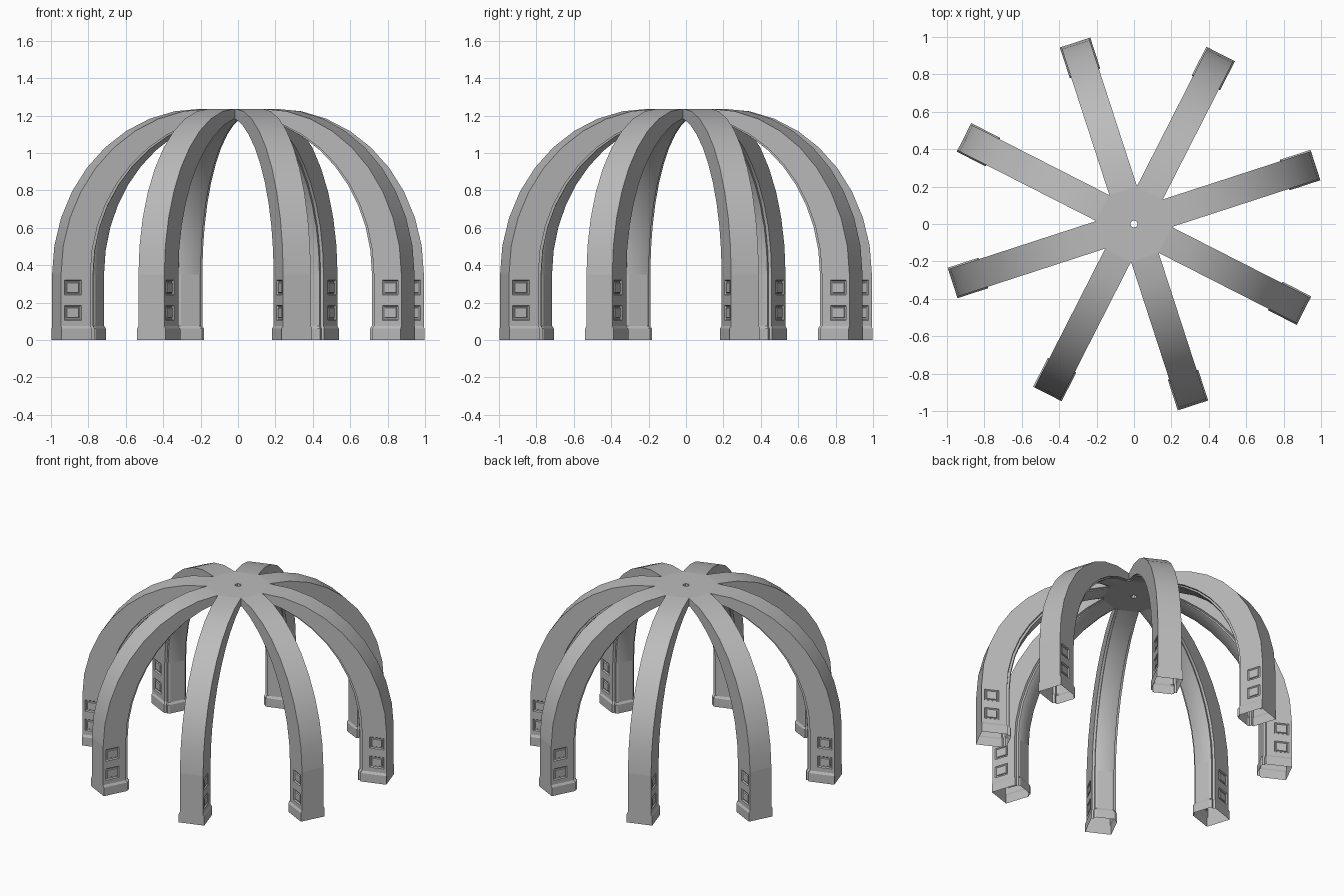
import bpy, bmesh, math
from mathutils import Matrix, Vector

cube = bpy.data.objects.get("Cube")
if cube:
    bpy.data.objects.remove(cube)

GREY = (0.5, 0.5, 0.5, 1)
stone = bpy.data.materials.new("grey stone")
stone.use_nodes = True
stone.diffuse_color = GREY
stone.node_tree.nodes["Principled BSDF"].inputs["Base Color"].default_value = GREY

OUT, INN, HALF = 1.02, 0.83, 0.0775      # rib outer and inner radius, half width
SPRING, CROWN, SOFFIT = 0.35, 1.236, 1.178
HUB = HALF / math.tan(math.pi / 8)       # where neighbouring ribs meet
COUNT, START = 8, math.radians(18)

# Half section: (fraction of depth from outside, half width), with moulded inner edge
SECTION = [(0, HALF), (0.1, HALF), (0.6, HALF), (0.87, HALF),
           (0.89, 0.0625), (0.97, 0.0625), (1, 0.05)]
SECTION += [(f, -w) for f, w in reversed(SECTION)]


def ring(outer, inner, grow=0.0):
    """Section loop between an outer and an inner (radius, height) point."""
    a, b = Vector(outer), Vector(inner)
    pts = []
    for f, w in SECTION:
        p = a.lerp(b, f)
        pts.append((p.x, w + math.copysign(grow, w), p.y))
    return pts


def loft(bm, rings):
    loops = [[bm.verts.new(p) for p in r] for r in rings]
    for lo, hi in zip(loops, loops[1:]):
        for i in range(len(lo)):
            j = (i + 1) % len(lo)
            bm.faces.new((lo[i], lo[j], hi[j], hi[i]))
    bmesh.ops.recalc_face_normals(bm, faces=bm.faces[:])


def make_mesh(bm, name):
    mesh = bpy.data.meshes.new(name)
    bm.to_mesh(mesh)
    bm.free()
    mesh.materials.append(stone)
    return mesh


def place(mesh, name, angle=0.0, smooth=False):
    ob = bpy.data.objects.new(name, mesh)
    bpy.context.collection.objects.link(ob)
    ob.matrix_world = Matrix.Rotation(angle, 4, "Z")
    if smooth:
        bpy.ops.object.select_all(action="DESELECT")
        ob.select_set(True)
        bpy.context.view_layer.objects.active = ob
        bpy.ops.object.shade_smooth_by_angle(angle=math.radians(25))
    return ob


# Pillar shaft with two sunken panels on each side
bm = bmesh.new()
levels = [0.065, 0.105, 0.185, 0.24, 0.32, SPRING]
loft(bm, [ring((OUT, z), (INN, z)) for z in levels])
panels = []
for f in bm.faces:
    c = f.calc_center_median()
    in_row = 0.11 < c.z < 0.18 or 0.25 < c.z < 0.31
    if abs(f.normal.y) > 0.9 and 0.9 < c.x < 1.0 and in_row:
        panels.append(f)
bmesh.ops.inset_individual(bm, faces=panels, thickness=0.008, depth=-0.008)
bmesh.ops.inset_individual(bm, faces=panels, thickness=0.008, depth=0)
bmesh.ops.inset_individual(bm, faces=panels, thickness=0.005, depth=0.006)
pillar = make_mesh(bm, "pillar")

# Plinth with a bevelled top, open underneath
bm = bmesh.new()
steps = [(0, 0.008), (0.06, 0.008), (0.075, 0)]
loft(bm, [ring((OUT, z), (INN - g, z), g) for z, g in steps])
plinth = make_mesh(bm, "plinth")

# Curved rib from the springing line to the hub
bm = bmesh.new()
STEPS = 9
end = math.acos(HUB / INN)
rise = (SOFFIT - SPRING) / math.sin(end)
rings = []
for i in range(STEPS + 1):
    t, u = math.pi / 2 * i / STEPS, end * i / STEPS
    outer = (HUB + (OUT - HUB) * math.cos(t), SPRING + (CROWN - SPRING) * math.sin(t))
    inner = (INN * math.cos(u), SPRING + rise * math.sin(u))
    rings.append(ring(outer, inner))
loft(bm, rings)
rib = make_mesh(bm, "rib")

for k in range(COUNT):
    angle = START + k * math.tau / COUNT
    place(plinth, f"plinth_{k + 1}", angle)
    place(pillar, f"pillar_{k + 1}", angle)
    place(rib, f"rib_{k + 1}", angle, smooth=True)

# Octagonal hub with a small central hole
bm = bmesh.new()
corner = HALF / math.sin(math.pi / 8)
profile = [(0.02, CROWN), (corner, CROWN), (corner, SOFFIT), (0.02, SOFFIT), (0.02, CROWN)]
rings = []
for r, z in profile:
    rings.append([(r * math.cos(a), r * math.sin(a), z)
                  for a in [(k + 0.5) * math.tau / COUNT for k in range(COUNT)]])
loft(bm, rings)
bmesh.ops.remove_doubles(bm, verts=bm.verts[:], dist=0.0001)
bmesh.ops.recalc_face_normals(bm, faces=bm.faces[:])
place(make_mesh(bm, "hub"), "hub", START)
